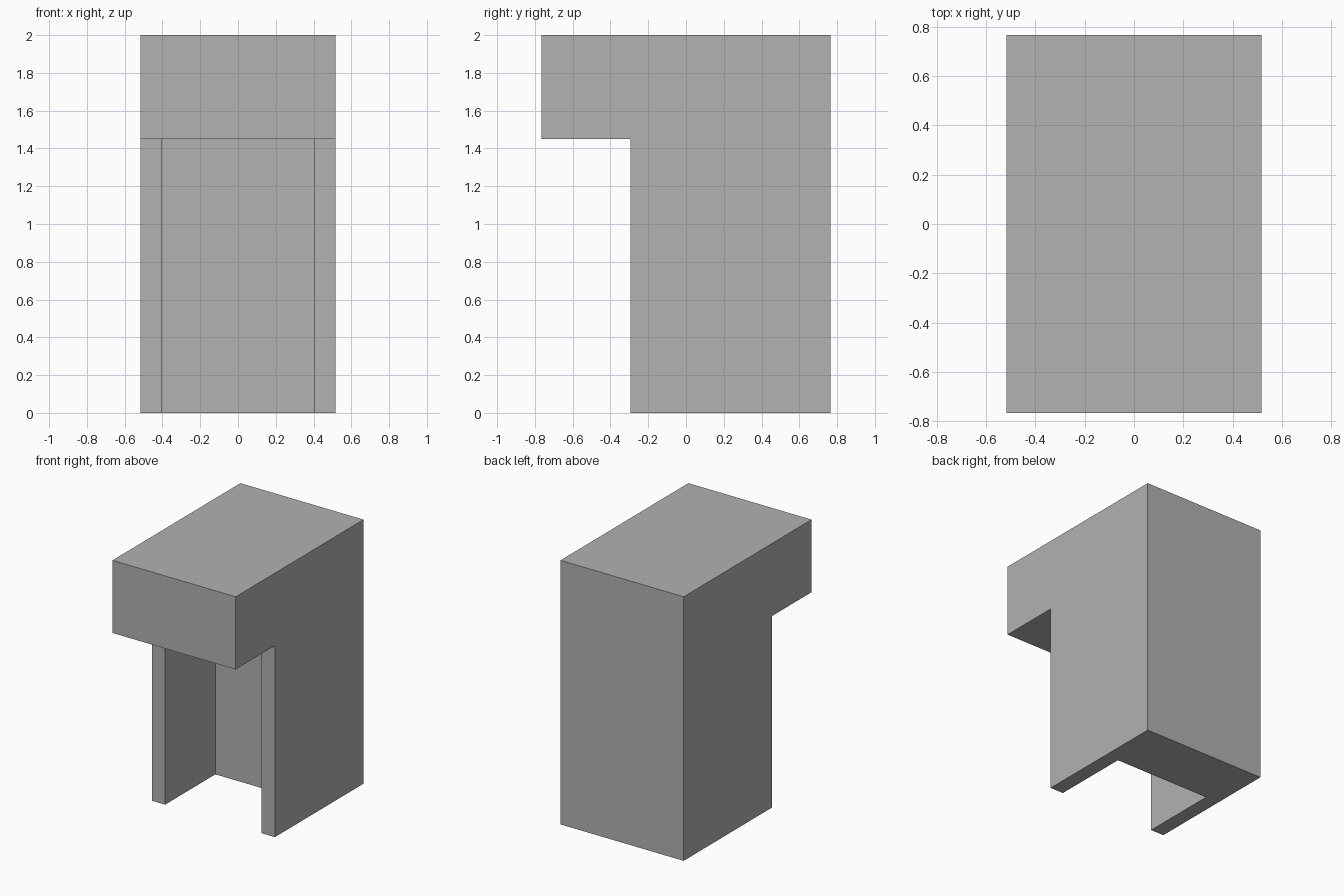
import bpy
import bmesh
from mathutils import Vector

cube = bpy.data.objects.get("Cube")
if cube:
    bpy.data.objects.remove(cube, do_unlink=True)

HALF_W, HALF_D, HEIGHT = 0.516, 0.765, 2.0
LEG_FRONT, HOOD_BASE = -0.295, 1.45
RECESS_HALF_W, RECESS_BACK = 0.404, 0.306

# Single plain grey
grey = bpy.data.materials.new("plain grey")
grey.use_nodes = True
colour = (0.445, 0.445, 0.445, 1)
grey.diffuse_color = colour
grey.node_tree.nodes["Principled BSDF"].inputs["Base Color"].default_value = colour


def extrude_profile(name, profile, half_width):
    """Extrude a side profile of (y, z) points evenly across x."""
    bm = bmesh.new()
    face = bm.faces.new([bm.verts.new((-half_width, y, z)) for y, z in profile])
    moved = bmesh.ops.extrude_face_region(bm, geom=[face])["geom"]
    verts = [v for v in moved if isinstance(v, bmesh.types.BMVert)]
    bmesh.ops.translate(bm, verts=verts, vec=Vector((2 * half_width, 0, 0)))
    bmesh.ops.recalc_face_normals(bm, faces=bm.faces)
    mesh = bpy.data.meshes.new(name)
    bm.to_mesh(mesh)
    bm.free()
    mesh.materials.append(grey)
    obj = bpy.data.objects.new(name, mesh)
    bpy.context.collection.objects.link(obj)
    return obj


# Body with the overhanging hood
body = extrude_profile("hooded_body", [
    (LEG_FRONT, 0), (HALF_D, 0), (HALF_D, HEIGHT),
    (-HALF_D, HEIGHT), (-HALF_D, HOOD_BASE), (LEG_FRONT, HOOD_BASE)], HALF_W)

# Open recess under the hood, between the side walls
cutter = extrude_profile("recess_cutter", [
    (LEG_FRONT - 0.1, -0.1), (RECESS_BACK, -0.1),
    (RECESS_BACK, HOOD_BASE), (LEG_FRONT - 0.1, HOOD_BASE)], RECESS_HALF_W)
cutter.hide_render = True

cut = body.modifiers.new("recess", "BOOLEAN")
cut.operation = "DIFFERENCE"
cut.solver = "EXACT"
cut.object = cutter
bpy.context.view_layer.objects.active = body
bpy.ops.object.modifier_apply(modifier=cut.name)
bpy.data.objects.remove(cutter, do_unlink=True)
